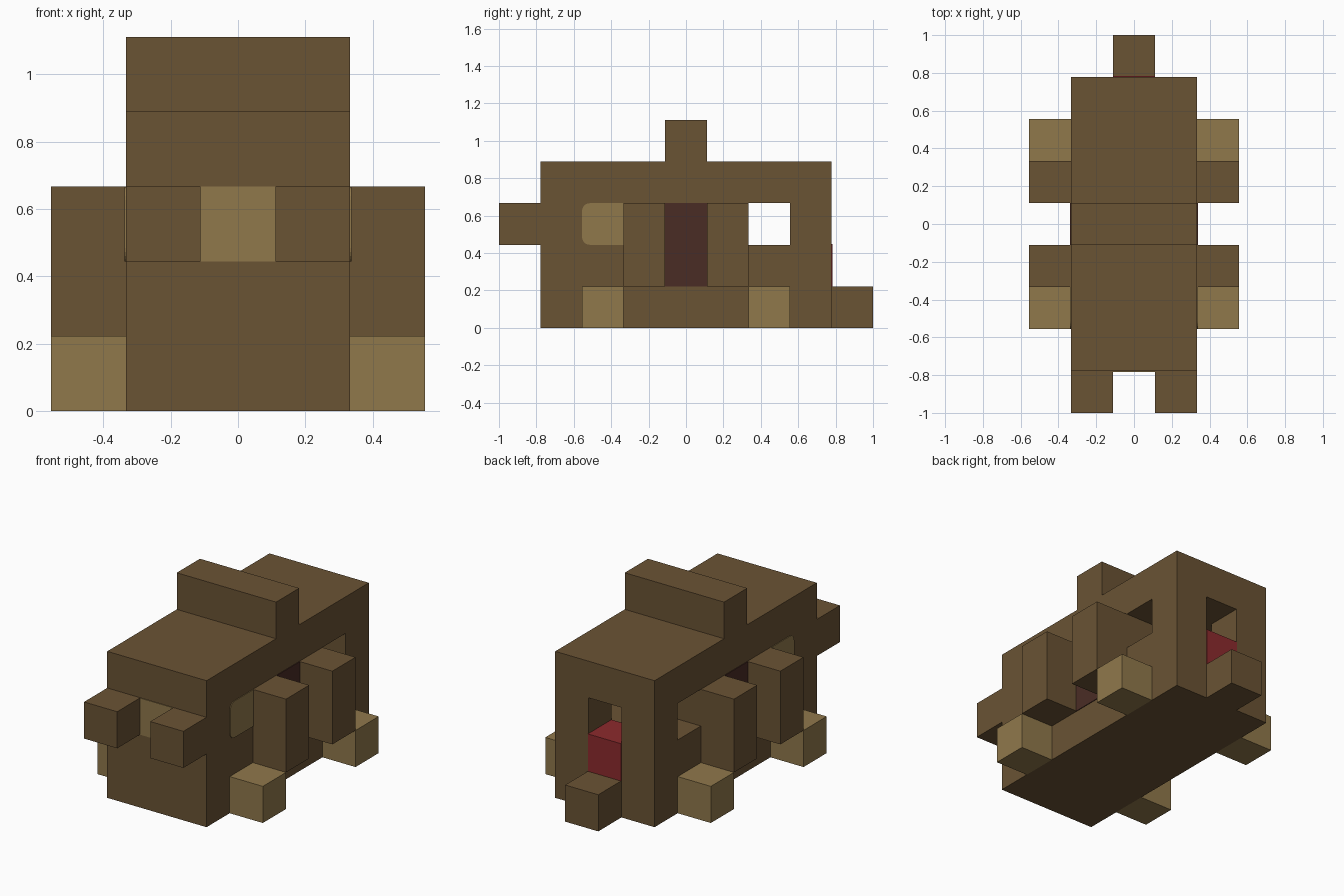
import bpy, bmesh, math

U = 2 / 9          # one block
T = 0.02           # panel thickness in blocks

cube = bpy.data.objects.get("Cube")
if cube:
    bpy.data.objects.remove(cube, do_unlink=True)


def material(name, hex_code):
    def lin(c):
        c /= 255
        return c / 12.92 if c <= 0.04045 else ((c + 0.055) / 1.055) ** 2.4
    col = [lin(v) for v in bytes.fromhex(hex_code)] + [1]
    m = bpy.data.materials.new(name)
    m.use_nodes = True
    m.diffuse_color = col
    node = m.node_tree.nodes["Principled BSDF"]
    node.inputs["Base Color"].default_value = col
    node.inputs["Roughness"].default_value = 0.9
    return m


brown = material("brown", "6A5334")
tan = material("tan", "90784B")
dark = material("dark_brown", "4A2C25")
red = material("red", "8C2A2D")


def finish(name, bm, mat):
    bmesh.ops.recalc_face_normals(bm, faces=bm.faces)
    bmesh.ops.scale(bm, vec=(U, U, U), verts=bm.verts)
    me = bpy.data.meshes.new(name)
    bm.to_mesh(me)
    bm.free()
    me.materials.append(mat)
    ob = bpy.data.objects.new(name, me)
    bpy.context.collection.objects.link(ob)
    return ob


def box(name, mat, x, y, z):
    """Box from ranges given in blocks."""
    bm = bmesh.new()
    bmesh.ops.create_cube(bm, size=1)
    for v in bm.verts:
        v.co = [r[0] if c < 0 else r[1] for c, r in zip(v.co, (x, y, z))]
    return finish(name, bm, mat)


def prism(name, mat, points, offset):
    """Flat outline pushed out along an offset."""
    bm = bmesh.new()
    face = bm.faces.new([bm.verts.new(p) for p in points])
    ext = bmesh.ops.extrude_face_region(bm, geom=[face], use_keep_orig=True)
    moved = [g for g in ext["geom"] if isinstance(g, bmesh.types.BMVert)]
    bmesh.ops.translate(bm, vec=offset, verts=moved)
    return finish(name, bm, mat)


# Body with a side-to-side tunnel that also opens at the back
body = box("body", brown, (-1.5, 1.5), (-3.5, 3.5), (0, 4))
half = [(2, 1.5), (2, 2.5), (.5, 2.5), (.5, 4)]
plan = half + [(-x, y) for x, y in reversed(half)]
cutter = prism("tunnel_cutter", brown, [(x, y, 2) for x, y in plan], (0, 0, 1))
cutter.hide_render = True
mod = body.modifiers.new("tunnel", "BOOLEAN")
mod.operation, mod.solver, mod.object = "DIFFERENCE", "EXACT", cutter
bpy.context.view_layer.update()
cut = bpy.data.meshes.new_from_object(body.evaluated_get(bpy.context.evaluated_depsgraph_get()))
body.modifiers.clear()
body.data = cut
bpy.data.objects.remove(cutter, do_unlink=True)

# Ridge, tail, tongue and front window
box("roof_ridge", brown, (-1.5, 1.5), (-.5, .5), (4, 5))
box("tail", brown, (-.5, .5), (3.5, 4.5), (0, 1))
box("red_block", red, (-.5, .5), (2.5, 3.5 + T), (1, 2 + T))
box("front_window", tan, (-.5, .5), (-3.5 - T, -3.4), (2, 3))

# Side window outline, rounded towards the front
R = 0.18
arc = [(R - R * math.cos(a), R - R * math.sin(a))
       for a in (math.pi / 2 * i / 5 for i in range(6))]
outline = [(y - 2.5, z + 2) for y, z in arc]
outline = [(-1.5, 3), (-1.5, 2)] + outline[::-1] + [(y, 5 - z) for y, z in outline]

# Mirrored parts
for side, s in (("left", 1), ("right", -1)):
    def span(a, b):
        return sorted((a * s, b * s))
    box(side + "_front_block", brown, span(.5, 1.5), (-4.5, -3.5), (2, 3))
    box(side + "_dark_panel", dark, span(1.4, 1.5 + T), (-.5, .5), (1, 3))
    prism(side + "_side_window", tan, [(1.5 * s, y, z) for y, z in outline], (T * s, 0, 0))
    for end, e in (("front", -1), ("back", 1)):
        box(f"{side}_{end}_leg", brown, span(1.5, 2.5), sorted((.5 * e, 1.5 * e)), (1, 3))
        box(f"{side}_{end}_foot", tan, span(1.5, 2.5), sorted((1.5 * e, 2.5 * e)), (0, 1))
